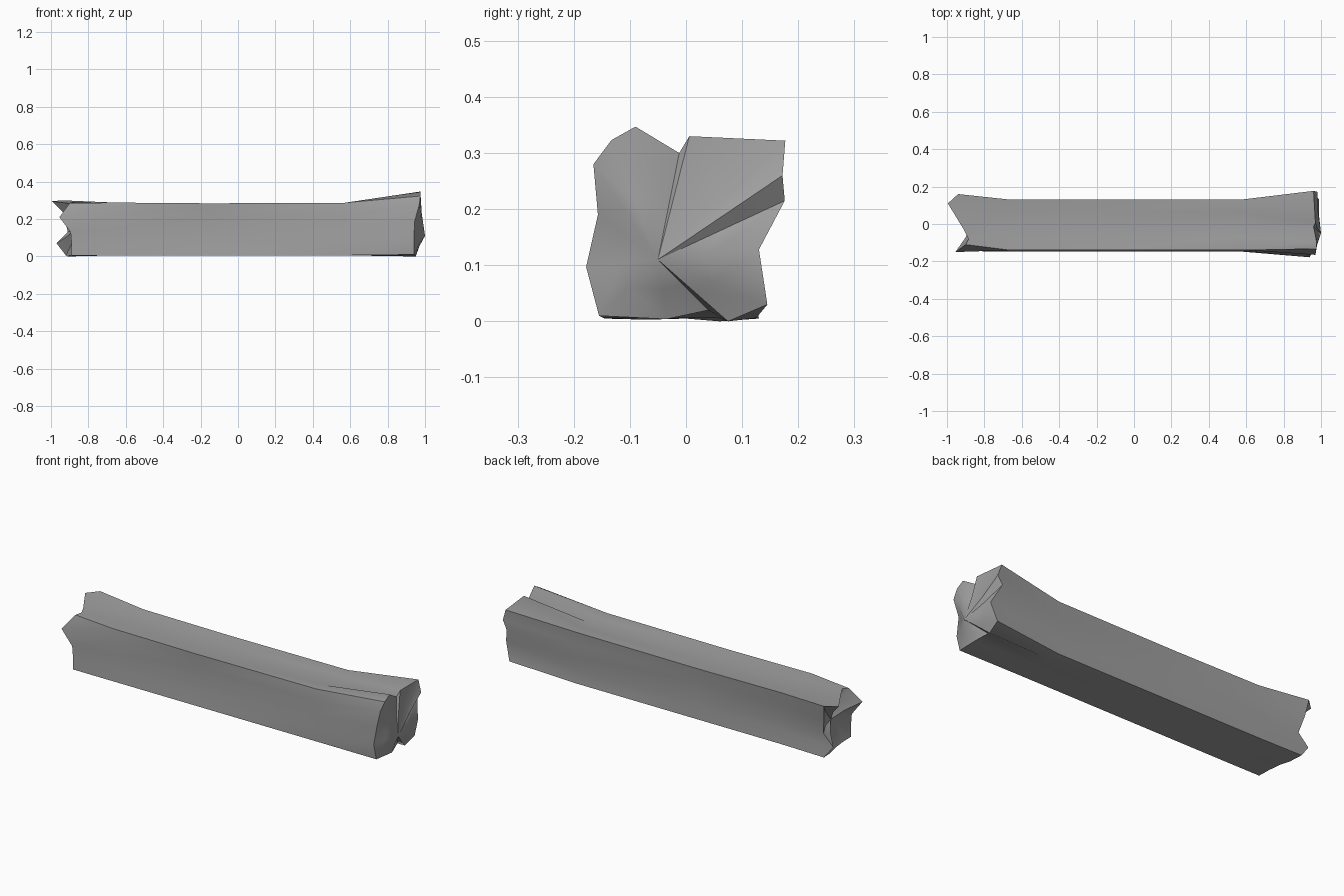
import bpy
import bmesh
from mathutils import Vector

default_cube = bpy.data.objects.get("Cube")
if default_cube:
    bpy.data.objects.remove(default_cube, do_unlink=True)

CM = 0.01           # rim points are given in hundredths of a unit
POINTS_PER_SIDE = 4

# Jagged rims, listed as front side, top, back, underside
left_rim = [
    (-89, -14.5, .5), (-89, -14.5, 7), (-89.5, -14.5, 13), (-95.5, -15, 21),
    (-90, -11, 28.5), (-88.5, -8, 29), (-91, -3, 28.5), (-99.5, 11, 29.5),
    (-94, 16, 30), (-93, 14.5, 22), (-91, 12, 13), (-97, 12, 7),
    (-92, 13, .5), (-91, 6, 0), (-90, 0, .5), (-89, -7, .3),
]
right_rim = [
    (94, -15.5, 1), (94, -17.8, 9.7), (94.5, -15.7, 19), (97, -16.5, 28),
    (97.5, -13.3, 32.3), (97.5, -9, 34.7), (96, -1.2, 30), (97, .6, 33),
    (96, 17.7, 32.2), (98, 17.2, 26), (95.5, 17.6, 21.5), (99, 13, 12.8),
    (96, 14.5, 3), (95, 7.5, 0), (93, 4, 2), (95, -3.5, .4),
]


def rim_points(rim):
    return [Vector(point) * CM for point in rim]


def shaft_section(x, top, waist):
    """Square section whose front, top and back are pulled in by waist."""
    low = 0.006
    corners = [Vector((x, -0.147, low)), Vector((x, -0.14, top)),
               Vector((x, 0.13, top)), Vector((x, 0.125, low))]
    inward = [Vector((0, 1, 0)), Vector((0, 0, -1)),
              Vector((0, -1, 0)), Vector((0, 0, 0))]
    section = []
    for side in range(len(corners)):
        start = corners[side]
        end = corners[(side + 1) % len(corners)]
        for step in range(POINTS_PER_SIDE):
            t = step / POINTS_PER_SIDE
            dip = 4 * t * (1 - t) * waist
            section.append(start.lerp(end, t) + inward[side] * dip)
    return section


def bridge(bm, ring_a, ring_b):
    count = len(ring_a)
    for i in range(count):
        j = (i + 1) % count
        bm.faces.new((ring_a[i], ring_a[j], ring_b[j], ring_b[i]))


def broken_cap(bm, ring, centre, bulge):
    """Close a rim through an inner ring towards an off-centre point."""
    middle = bm.verts.new(centre)
    inner = []
    for vert in ring:
        spot = vert.co.lerp(middle.co, 0.5)
        spot.x += bulge
        inner.append(bm.verts.new(spot))
    bridge(bm, ring, inner)
    for i in range(len(inner)):
        bm.faces.new((inner[i], inner[(i + 1) % len(inner)], middle))


# Worn grey surface
material = bpy.data.materials.new("weathered_grey")
material.use_nodes = True
grey = (0.35, 0.35, 0.35, 1)
material.diffuse_color = grey
material.node_tree.nodes["Principled BSDF"].inputs["Base Color"].default_value = grey

# Loft the shaft from rim to rim
sections = [
    rim_points(left_rim),
    shaft_section(-0.66, 0.288, 0.006),
    shaft_section(-0.15, 0.284, 0.008),
    shaft_section(0.57, 0.287, 0.006),
    rim_points(right_rim),
]
bm = bmesh.new()
rings = [[bm.verts.new(point) for point in section] for section in sections]
for ring_a, ring_b in zip(rings, rings[1:]):
    bridge(bm, ring_a, ring_b)

# Splintered ends: hollow on the left, bulging on the right
broken_cap(bm, rings[0], (-0.87, 0.0, 0.15), 0.01)
broken_cap(bm, rings[-1], (1.0, -0.05, 0.11), -0.005)
bmesh.ops.recalc_face_normals(bm, faces=bm.faces)

mesh = bpy.data.meshes.new("broken_beam")
bm.to_mesh(mesh)
bm.free()
mesh.materials.append(material)
beam = bpy.data.objects.new("broken_beam", mesh)
bpy.context.collection.objects.link(beam)

# Smooth faces, with sharp corners and rims
bpy.context.view_layer.objects.active = beam
beam.select_set(True)
bpy.ops.object.shade_smooth_by_angle(angle=0.8)
